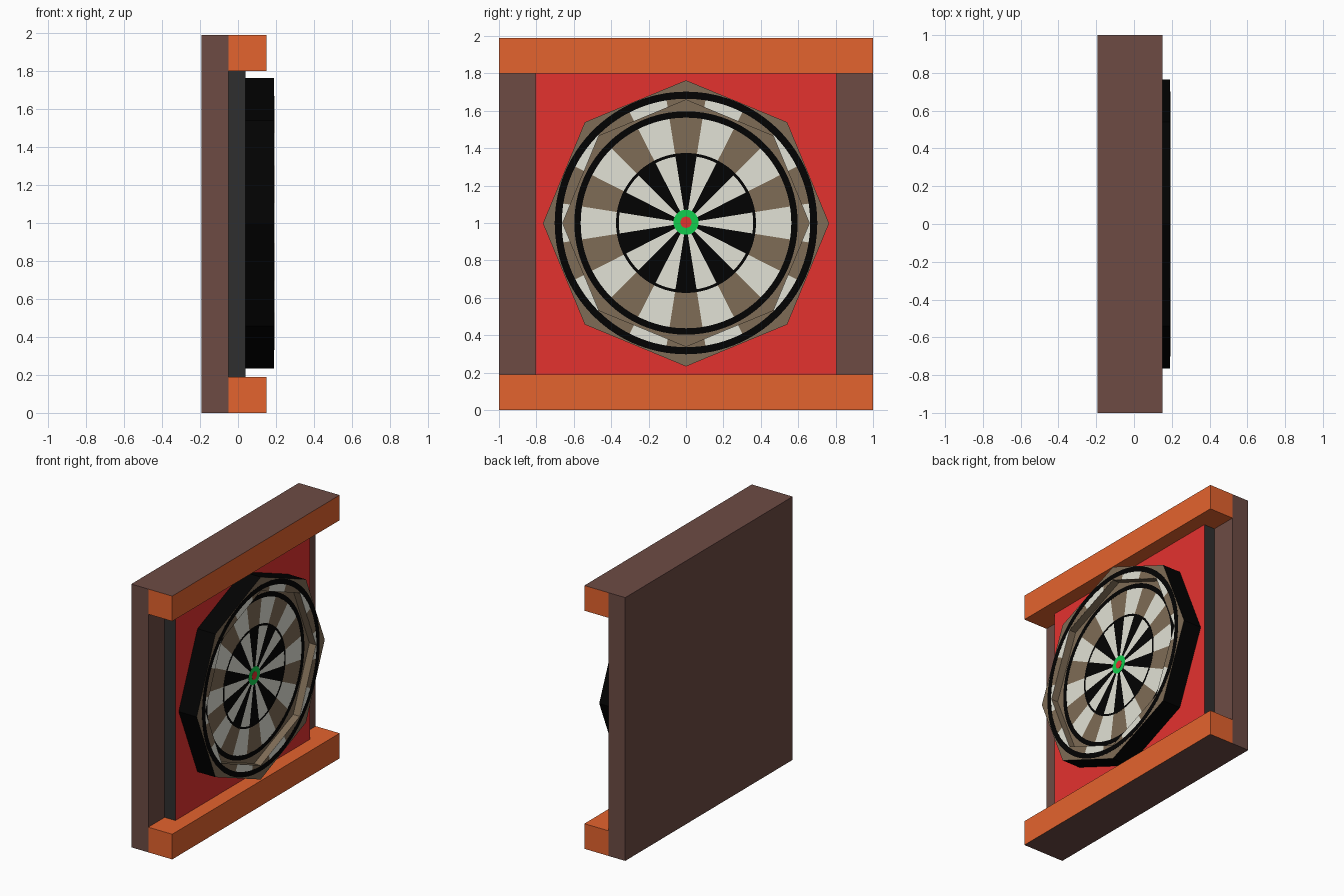
import bpy, bmesh, math

if "Cube" in bpy.data.objects:
    bpy.data.objects.remove(bpy.data.objects["Cube"])


def mat(name, r, g, b):
    def lin(c):
        c /= 255
        return c / 12.92 if c <= 0.04045 else ((c + 0.055) / 1.055) ** 2.4
    m = bpy.data.materials.new(name)
    m.diffuse_color = (lin(r), lin(g), lin(b), 1)
    m.use_nodes = True
    m.node_tree.nodes["Principled BSDF"].inputs["Base Color"].default_value = m.diffuse_color
    return m


BROWN = mat("dark brown wood", 109, 75, 68)
ORANGE = mat("orange wood", 228, 99, 46)
GRAY = mat("charcoal", 47, 47, 47)
RED = mat("red", 228, 50, 47)
BLACK = mat("black", 2, 2, 2)
TAN = mat("tan", 126, 108, 86)
WHITE = mat("off white", 226, 226, 214)
GREEN = mat("green", 18, 206, 78)


def finish(name, bm, mats):
    me = bpy.data.meshes.new(name)
    bm.to_mesh(me)
    bm.free()
    for m in mats:
        me.materials.append(m)
    ob = bpy.data.objects.new(name, me)
    bpy.context.collection.objects.link(ob)
    return ob


def box(name, lo, hi, mats, rule=lambda n: 0):
    """Box between two corners; rule picks a material from the face normal."""
    bm = bmesh.new()
    bmesh.ops.create_cube(bm, size=1)
    for v in bm.verts:
        v.co = [lo[i] + (v.co[i] + 0.5) * (hi[i] - lo[i]) for i in range(3)]
    bm.normal_update()
    for f in bm.faces:
        f.material_index = rule(f.normal)
    return finish(name, bm, mats)


def point(x, r, deg, cz):
    a = math.radians(deg)
    return (x, r * math.sin(a), cz + r * math.cos(a))


def lathe(name, n, profile, cz, mats, slots):
    """Closed n-sided body from (x, radius) loops, back to front; slots colour each band and the end."""
    bm = bmesh.new()
    loops = [[bm.verts.new(point(x, r, 360 * i / n, cz)) for i in range(n)] for x, r in profile]
    bm.faces.new(loops[0])
    bm.faces.new(loops[-1][::-1]).material_index = slots[-1]
    for a, b, slot in zip(loops, loops[1:], slots):
        for i in range(n):
            j = (i + 1) % n
            bm.faces.new((a[i], b[i], b[j], a[j])).material_index = slot
    bmesh.ops.recalc_face_normals(bm, faces=bm.faces)
    return finish(name, bm, mats)


def octagon(deg):
    """Radius of the octagonal recess edge in a given direction."""
    return HOLE * math.cos(math.pi / 8) / math.cos(math.radians(deg % 45 - 22.5))


def sectors(name, r0, r1, x, mats, rule=lambda k: 0, steps=6):
    """Thin ring of 20 scoring sectors; rule gives each sector's material."""
    inner = r0 if callable(r0) else lambda d: r0
    bm = bmesh.new()
    for k in range(20):
        for s in range(steps):
            a = 18 * k - 9 + 18 * s // steps
            b = a + 18 // steps
            f = bm.faces.new([bm.verts.new(point(x, r, d, CZ))
                              for r, d in ((inner(a), a), (inner(b), b), (r1, b), (r1, a))])
            f.material_index = rule(k)
    bmesh.ops.remove_doubles(bm, verts=bm.verts, dist=1e-5)
    ob = finish(name, bm, mats)
    sol = ob.modifiers.new("thickness", 'SOLIDIFY')
    sol.thickness = 0.0008
    sol.offset = -1
    return ob


H = 1.99        # overall height
CZ = 1.0        # target centre
HOLE = 0.66     # recess corner radius
RIM = 0.19      # front of the rim
FLOOR = 0.135   # recessed scoring face

# Backboard, and rails whose outer face is dark brown like the board
box("backboard", (-0.192, -1, 0), (-0.05, 1, H), [BROWN])
box("top_rail", (-0.05, -1, 1.80), (0.15, 1, H), [ORANGE, BROWN], lambda n: int(n.z > 0.5))
box("bottom_rail", (-0.05, -1, 0), (0.15, 1, 0.19), [ORANGE, BROWN], lambda n: int(n.z < -0.5))

# Charcoal panel with a red front
box("red_panel", (-0.05, -0.805, 0.19), (0.04, 0.805, 1.80), [GRAY, RED], lambda n: int(n.x > 0.5))

# Eight-sided target body with a raised rim around a recessed face
lathe("target_body", 8, [(0.04, 0.765), (RIM, 0.765), (RIM, HOLE), (FLOOR, HOLE)],
      0.998, [BLACK, TAN], [0, 1, 1, 1])

# Scoring marks and black ring on the rim
sectors("rim_score_marks", octagon, 0.668, RIM + 0.001, [TAN, WHITE], lambda k: k % 2)
sectors("outer_ring", 0.664, 0.702, RIM + 0.002, [BLACK])

# Scoring wedges and black rings on the recessed face
sectors("outer_wedges", 0.366, 0.58, FLOOR + 0.001, [TAN, WHITE], lambda k: k % 2)
sectors("inner_wedges", 0.05, 0.366, FLOOR + 0.001, [BLACK, WHITE], lambda k: k % 2)
sectors("middle_ring", 0.563, 0.597, FLOOR + 0.002, [BLACK])
sectors("inner_ring", 0.359, 0.374, FLOOR + 0.002, [BLACK])

# Bullseye
for name, r, x, m in (("bullseye_outer", 0.067, 0.0022, GREEN), ("bullseye_center", 0.03, 0.0034, RED)):
    lathe(name, 32, [(FLOOR, r), (FLOOR + x, r)], CZ + 0.004, [m], [0, 0])
